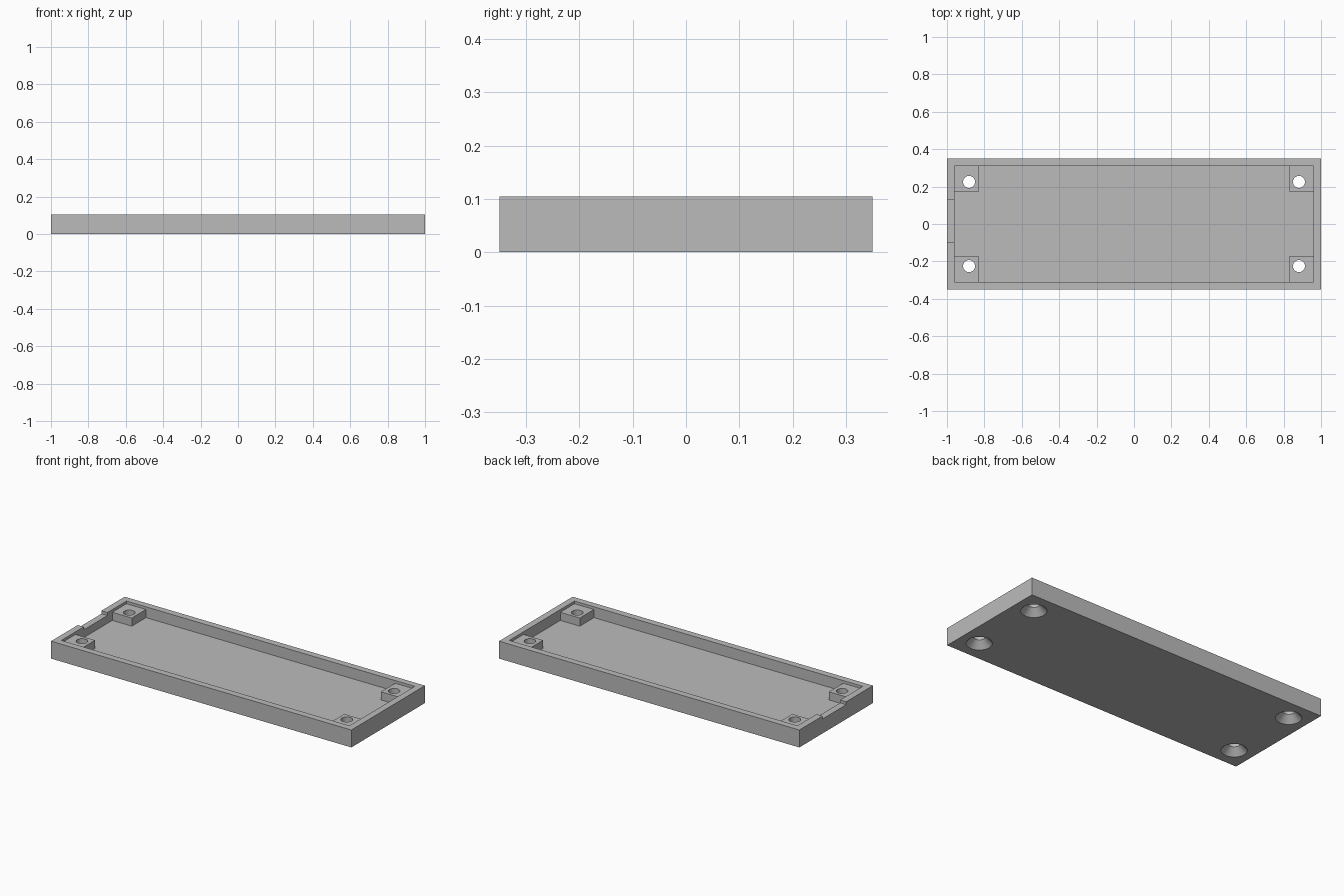
import bpy
import bmesh
from mathutils import Matrix, Vector

if "Cube" in bpy.data.objects:
    bpy.data.objects.remove(bpy.data.objects["Cube"], do_unlink=True)

# Overall sizes
HX, HY, HEIGHT = 1.0, 0.35, 0.105
WALL, FLOOR, LEDGE = 0.04, 0.04, 0.089
IX, IY = HX - WALL, HY - WALL          # inside of the walls
PX, PY = 0.83, 0.175                   # inner corner of the screw posts
HOLE_X, HOLE_Y, HOLE_R, SINK_R = 0.882, 0.225, 0.032, 0.07
SINK_DEPTH = 0.04

grey = bpy.data.materials.new("grey plastic")
grey.use_nodes = True
colour = (0.5, 0.5, 0.5, 1)
grey.diffuse_color = colour
grey.node_tree.nodes["Principled BSDF"].inputs["Base Color"].default_value = colour


def add_object(name, bm):
    bmesh.ops.recalc_face_normals(bm, faces=bm.faces)
    mesh = bpy.data.meshes.new(name)
    bm.to_mesh(mesh)
    bm.free()
    mesh.materials.append(grey)
    obj = bpy.data.objects.new(name, mesh)
    bpy.context.collection.objects.link(obj)
    return obj


def prism(name, outline, z0, z1):
    """Extrude a flat outline from z0 up to z1."""
    bm = bmesh.new()
    face = bm.faces.new([bm.verts.new((x, y, z0)) for x, y in outline])
    grown = bmesh.ops.extrude_face_region(bm, geom=[face])["geom"]
    verts = [g for g in grown if isinstance(g, bmesh.types.BMVert)]
    bmesh.ops.translate(bm, verts=verts, vec=(0, 0, z1 - z0))
    return add_object(name, bm)


def rectangle(x0, x1, y0, y1):
    return [(x0, y0), (x1, y0), (x1, y1), (x0, y1)]


def screw_hole(name, x, y):
    """Lathe a countersunk hole shape around a vertical axis."""
    slope = (SINK_R - HOLE_R) / SINK_DEPTH
    over = 0.02
    profile = [(0, -over), (SINK_R + slope * over, -over),
               (HOLE_R, SINK_DEPTH), (HOLE_R, HEIGHT + over), (0, HEIGHT + over)]
    bm = bmesh.new()
    verts = [bm.verts.new((r, 0, z)) for r, z in profile]
    edges = [bm.edges.new(pair) for pair in zip(verts, verts[1:])]
    bmesh.ops.spin(bm, geom=verts + edges, cent=(0, 0, 0), axis=(0, 0, 1),
                   angle=6.283185, steps=48)
    bmesh.ops.remove_doubles(bm, verts=bm.verts, dist=0.0001)
    bmesh.ops.transform(bm, matrix=Matrix.Translation(Vector((x, y, 0))), verts=bm.verts)
    return add_object(name, bm)


def cut(target, cutter):
    mod = target.modifiers.new(cutter.name, 'BOOLEAN')
    mod.operation = 'DIFFERENCE'
    mod.solver = 'EXACT'
    mod.object = cutter
    bpy.ops.object.modifier_apply(modifier=mod.name)
    bpy.data.objects.remove(cutter, do_unlink=True)


# Solid slab for the tray
tray = prism("tray", rectangle(-HX, HX, -HY, HY), 0, HEIGHT)
bpy.context.view_layer.objects.active = tray
tray.select_set(True)

# Shallow recess above the post tops
cut(tray, prism("recess_cutter", rectangle(-IX, IX, -IY, IY), LEDGE, HEIGHT + 0.1))

# Deep cross-shaped pocket that leaves a post in each corner
quarter = [(IX, PY), (PX, PY), (PX, IY)]
cross = (quarter
         + [(-x, y) for x, y in reversed(quarter)]
         + [(-x, -y) for x, y in quarter]
         + [(x, -y) for x, y in reversed(quarter)])
cut(tray, prism("pocket_cutter", cross, FLOOR, HEIGHT + 0.1))

# Cable notch in the right end wall
cut(tray, prism("notch_cutter", rectangle(-HX - 0.1, -IX + 0.02, -0.096, 0.129),
                LEDGE - 0.002, HEIGHT + 0.1))

# Countersunk screw holes through the posts
for sx in (-1, 1):
    for sy in (-1, 1):
        cut(tray, screw_hole("hole_cutter", sx * HOLE_X, sy * HOLE_Y))

bpy.ops.object.shade_smooth_by_angle(angle=0.5)
